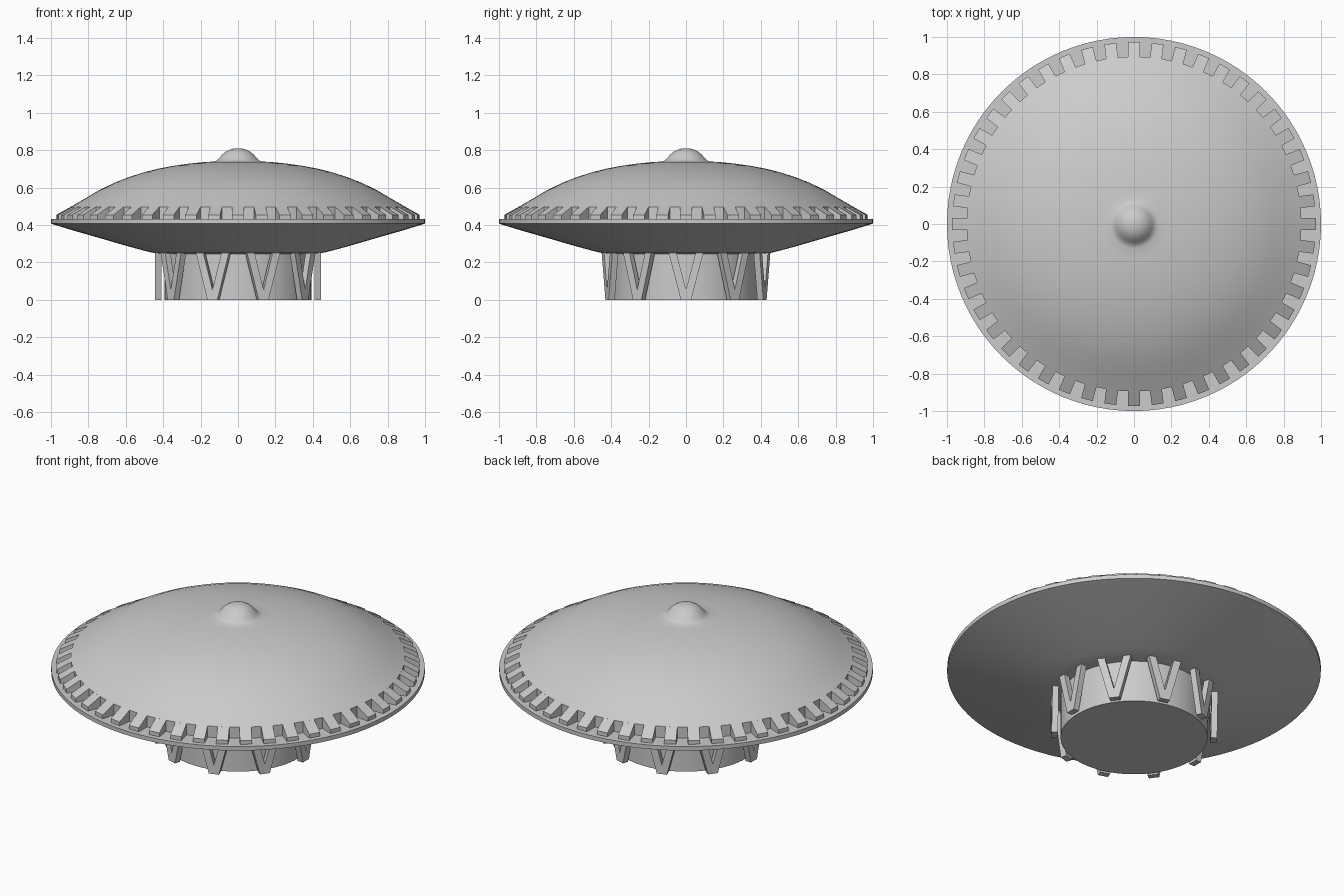
import bpy, bmesh, math
from mathutils import Matrix

if "Cube" in bpy.data.objects:
    bpy.data.objects.remove(bpy.data.objects["Cube"])


def finish(name, bm, angle=None):
    bmesh.ops.recalc_face_normals(bm, faces=bm.faces)
    mesh = bpy.data.meshes.new(name)
    bm.to_mesh(mesh)
    bm.free()
    ob = bpy.data.objects.new(name, mesh)
    bpy.context.collection.objects.link(ob)
    if angle:
        bpy.ops.object.select_all(action='DESELECT')
        ob.select_set(True)
        bpy.context.view_layer.objects.active = ob
        bpy.ops.object.shade_smooth_by_angle(angle=math.radians(angle))
    return ob


def lathe(name, profile, steps=96, angle=30):
    """Revolve (radius, height) points about z."""
    bm = bmesh.new()
    verts = [bm.verts.new((r, 0, z)) for r, z in profile]
    edges = [bm.edges.new(p) for p in zip(verts, verts[1:])]
    bmesh.ops.spin(bm, geom=verts + edges, cent=(0, 0, 0), axis=(0, 0, 1),
                   angle=math.tau, steps=steps, use_duplicate=False)
    bmesh.ops.remove_doubles(bm, verts=bm.verts, dist=1e-5)
    return finish(name, bm, angle)


def prism(bm, outline, offset, turn):
    """Extrude a planar outline by offset, turned about z."""
    rot = Matrix.Rotation(turn, 3, 'Z')
    a = [bm.verts.new(rot @ p) for p in outline]
    b = [bm.verts.new(rot @ (p + offset)) for p in outline]
    bm.faces.new(a)
    bm.faces.new(b[::-1])
    n = len(a)
    for i in range(n):
        bm.faces.new((a[i], b[i], b[(i + 1) % n], a[(i + 1) % n]))


from mathutils import Vector

# Saucer: underside, thin rim, flat ledge, wall, dome and top knob
lathe("saucer_body", [
    (0, .245), (.40, .245), (.45, .25), (.50, .262), (.60, .289), (.74, .33),
    (.88, .370), (1, .407), (1, .431), (.895, .431), (.895, .497),
    (.87, .511), (.81, .546), (.74, .587), (.66, .626), (.58, .657),
    (.50, .682), (.42, .702), (.34, .717), (.26, .728), (.18, .736),
    (.13, .739), (.113, .745), (.10, .757), (.086, .774), (.068, .790),
    (.046, .802), (.023, .808), (0, .81)])

# Base drum
lathe("base_drum", [(0, 0), (.393, 0), (.393, .25), (0, .25)])

# Sloped teeth around the dome edge
bm = bmesh.new()
half = .032
for i in range(48):
    outline = [Vector((r, -half, z)) for r, z in
               ((.891, .425), (.972, .425), (.972, .454), (.891, .499))]
    prism(bm, outline, Vector((0, 2 * half, 0)), math.tau * i / 48)
finish("dome_teeth", bm)

# Ten V-shaped struts around the drum
bm = bmesh.new()
for i in range(10):
    for s in (-1, 1):
        outline = [Vector((.41, s * y, z)) for y, z in
                   ((-.014, 0), (.028, 0), (.094, .255), (.052, .255))]
        prism(bm, outline, Vector((.034, 0, 0)), math.tau * i / 10)
finish("v_struts", bm)
